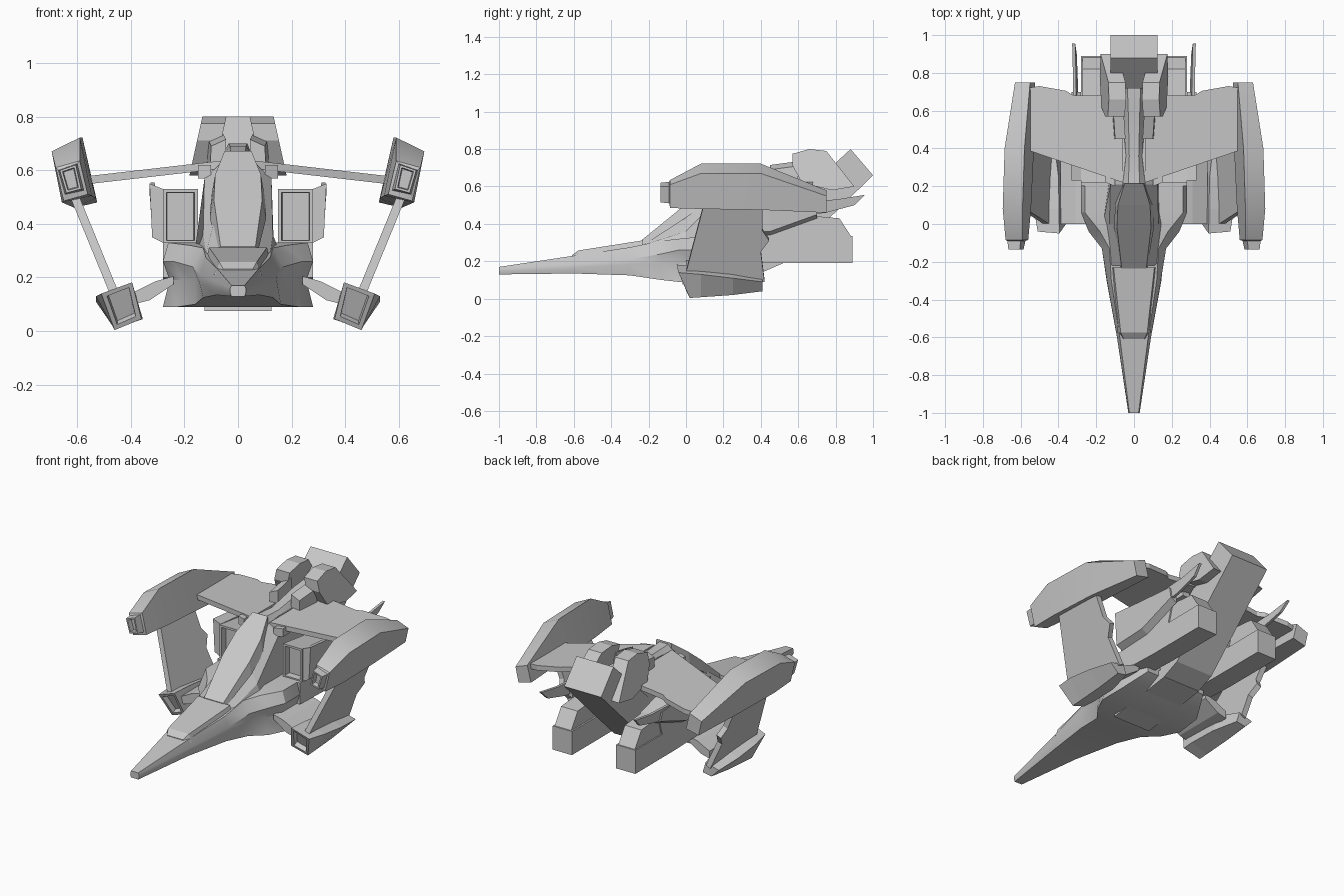
import bpy, bmesh
from mathutils import Vector

if "Cube" in bpy.data.objects:
    bpy.data.objects.remove(bpy.data.objects["Cube"])

grey = bpy.data.materials.new("hull grey")
grey.use_nodes = True
GREY = (0.58, 0.58, 0.58, 1)
grey.diffuse_color = GREY
grey.node_tree.nodes["Principled BSDF"].inputs["Base Color"].default_value = GREY


def loft(name, rings, pair=False, recess=0, depth=0.03):
    """Skin equal-length rings of 3D points; optionally recess the first cap."""
    bm = bmesh.new()
    rows = [[bm.verts.new(p) for p in ring] for ring in rings]
    n = len(rows[0])
    for a, b in zip(rows, rows[1:]):
        for i in range(n):
            j = (i + 1) % n
            bm.faces.new((a[i], a[j], b[j], b[i]))
    front = bm.faces.new(rows[0])
    bm.faces.new(rows[-1])
    bmesh.ops.recalc_face_normals(bm, faces=bm.faces)
    if recess:
        bmesh.ops.inset_individual(bm, faces=[front], thickness=recess)
        bmesh.ops.inset_individual(bm, faces=[front], thickness=0.004, depth=-depth)
    mesh = bpy.data.meshes.new(name)
    bm.to_mesh(mesh)
    bm.free()
    mesh.materials.append(grey)
    ob = bpy.data.objects.new(name, mesh)
    bpy.context.collection.objects.link(ob)
    if pair:
        ob.modifiers.new("mirror", "MIRROR").use_mirror_merge = False
    return ob


def slab(name, pts, offset, pair=False):
    """Extrude a polygon along a vector."""
    return loft(name, [pts, [Vector(p) + Vector(offset) for p in pts]], pair)


def side_slab(name, yz, x0, x1, pair=False):
    return slab(name, [(x0, y, z) for y, z in yz], (x1 - x0, 0, 0), pair)


def symmetric(y, half):
    """Full ring at y from right-half (x, z) points listed top to bottom."""
    return [(x, y, z) for x, z in half] + [(-x, y, z) for x, z in reversed(half)]


def smooth(ob, angle=0.5):
    bpy.ops.object.select_all(action="DESELECT")
    ob.select_set(True)
    bpy.context.view_layer.objects.active = ob
    bpy.ops.object.shade_smooth_by_angle(angle=angle)


# Fuselage: pointed nose widening into the pinched shoulder blocks
smooth(loft("fuselage", [
    symmetric(-1.0, [(.024, .17), (.029, .16), (.03, .145), (.025, .13)]),
    symmetric(-.6, [(.075, .23), (.086, .185), (.09, .165), (.08, .135)]),
    symmetric(-.3, [(.12, .275), (.142, .21), (.145, .185), (.13, .125)]),
    symmetric(-.13, [(.13, .31), (.17, .24), (.16, .19), (.16, .1)]),
    symmetric(-.04, [(.18, .32), (.24, .26), (.21, .19), (.23, .09)]),
    symmetric(.06, [(.26, .33), (.28, .26), (.255, .19), (.28, .09)]),
    symmetric(.22, [(.26, .33), (.28, .26), (.255, .19), (.27, .1)]),
    symmetric(.36, [(.22, .33), (.23, .28), (.21, .24), (.2, .17)])]))

# Raised nose deck
loft("nose_deck", [
    symmetric(-.61, [(.055, .232), (.06, .21)]),
    symmetric(-.575, [(.07, .258), (.088, .21)]),
    symmetric(-.23, [(.108, .312), (.125, .24)])])

# Ventral keel plate
side_slab("belly_keel", [(-.02, .075), (.41, .14), (.41, .2), (0, .2)], -.125, .125)

# Torso under the canopy, running back between the wings
loft("torso", [
    symmetric(-.22, [(.06, .3), (.12, .29), (.13, .25)]),
    symmetric(.0, [(.075, .46), (.13, .36), (.165, .27)]),
    symmetric(.21, [(.06, .63), (.125, .57), (.135, .27)]),
    symmetric(.5, [(.06, .62), (.125, .57), (.125, .27)]),
    symmetric(.7, [(.05, .64), (.1, .58), (.1, .45)])])

# Long faceted canopy
loft("canopy", [
    symmetric(-.235, [(.065, .315), (.07, .28)]),
    symmetric(-.02, [(.09, .49), (.105, .42)]),
    symmetric(.1, [(.085, .585), (.1, .5)]),
    symmetric(.215, [(.05, .672), (.065, .55)])])

# Narrow spine behind the canopy
smooth(loft("spine", [
    symmetric(.21, [(.03, .66), (.06, .63), (.07, .55)]),
    symmetric(.36, [(.025, .65), (.042, .63), (.05, .55)]),
    symmetric(.58, [(.03, .69), (.06, .65), (.07, .55)]),
    symmetric(.72, [(.035, .7), (.05, .66), (.06, .55)])]))

# Leaning tail block reaching down to the belly
tail = [(.88, .8), (1.0, .66), (.52, .19), (.4, .138), (.34, .3)]
side_slab("tail_block", tail, -.125, .125)

# Twin dorsal housings and the small boxes ahead of them
housing = [(.57, .71), (.57, .775), (.66, .8), (.75, .79), (.9, .6), (.78, .58), (.62, .62)]
slab("dorsal_housing", [(.133 + .22 * (.8 - z), y, z) for y, z in housing], (-.09, 0, 0), True)
slab("dorsal_box", [(.045, .45, .6), (.105, .45, .6), (.1, .45, .69), (.045, .45, .715)],
     (.01, .15, .02), True)

# Wings, drooping slightly outboard
outline = [(.06, .22), (.56, .39), (.56, .72), (.5, .73), (.36, .705), (.32, .68), (.06, .68)]
slab("wing", [(x, y, .6 - .115 * (x - .11)) for x, y in outline], (0, 0, .03), True)
slab("wing_root", [(.1, .2, .57), (.15, .22, .57), (.15, .6, .57), (.1, .6, .57)],
     (0, 0, .05), True)

# Wingtip pods
wingtip = [
    (-.135, [(.665, .6), (.605, .62), (.585, .53), (.64, .515)]),
    (-.09, [(.67, .6), (.6, .625), (.575, .525), (.645, .51)]),
    (-.085, [(.68, .61), (.59, .635), (.56, .51), (.65, .485)]),
    (.08, [(.695, .67), (.59, .722), (.545, .505), (.657, .48)]),
    (.4, [(.685, .67), (.58, .722), (.53, .495), (.645, .475)]),
    (.75, [(.63, .55), (.55, .58), (.525, .48), (.61, .46)])]
smooth(loft("wingtip_pod", [[(x, y, z) for x, z in quad] for y, quad in wingtip], True, .012))

# Lower pods with raked intakes
loft("lower_pod", [
    [(.51, -.04, .14), (.395, -.05, .182), (.36, .0, .045), (.46, .02, .004)],
    [(.53, .08, .13), (.397, .08, .175), (.355, .08, .045), (.46, .08, .008)],
    [(.53, .25, .11), (.4, .25, .155), (.36, .25, .045), (.46, .25, .02)],
    [(.51, .41, .09), (.42, .41, .115), (.4, .41, .05), (.46, .41, .04)]], True, .024)

# Slanted struts joining the pods
strut = [(.0, .14), (.1, .52), (.41, .5), (.41, .36), (.445, .31), (.4, .25), (.42, .09), (.03, .08)]
slab("pod_strut", [(.462 + .41 * (z - .1), y, z) for y, z in strut], (-.03, 0, .012), True)

# Curved arms from the body to the lower pods
arm = [(.39, .1), (.33, .115), (.24, .175), (.24, .205), (.31, .185), (.39, .145)]
slab("lower_arm", [(x, .0, z) for x, z in arm], (0, .33, 0), True)


def leg_ring(y_top, z_top, y_bot, z_bot):
    return [(.15, y_top, z_top), (.28, y_top, z_top), (.28, y_bot, z_bot), (.15, y_bot, z_bot)]


# Engine intakes above straight legs, with a ridge over each foot
loft("engine_intake", [
    leg_ring(.22, .53, .22, .325), leg_ring(.45, .5, .4, .3), leg_ring(.66, .44, .62, .3)],
    True, .018, .04)
side_slab("engine_leg", [(.2, .2), (.2, .33), (.89, .335), (.89, .19), (.5, .19)], .15, .28, True)
side_slab("foot_ridge", [(.59, .33), (.65, .445), (.82, .43), (.885, .33)], .16, .272, True)

# Side shields hugging the legs, with swept rear blades
loft("side_shield", [
    [(.28, y, a), (.33, y, a + .02), (.32, y, b + .02), (.28, y, b)]
    for y, a, b in [(.23, .53, .33), (.45, .51, .34), (.7, .49, .43)]], True)
blade = [(.6, .44), (.6, .52), (.8, .53), (.955, .555), (.9, .5), (.75, .46)]
slab("rear_blade", [(.31 + .15 * (z - .44), y, z) for y, z in blade], (-.016, 0, 0), True)
